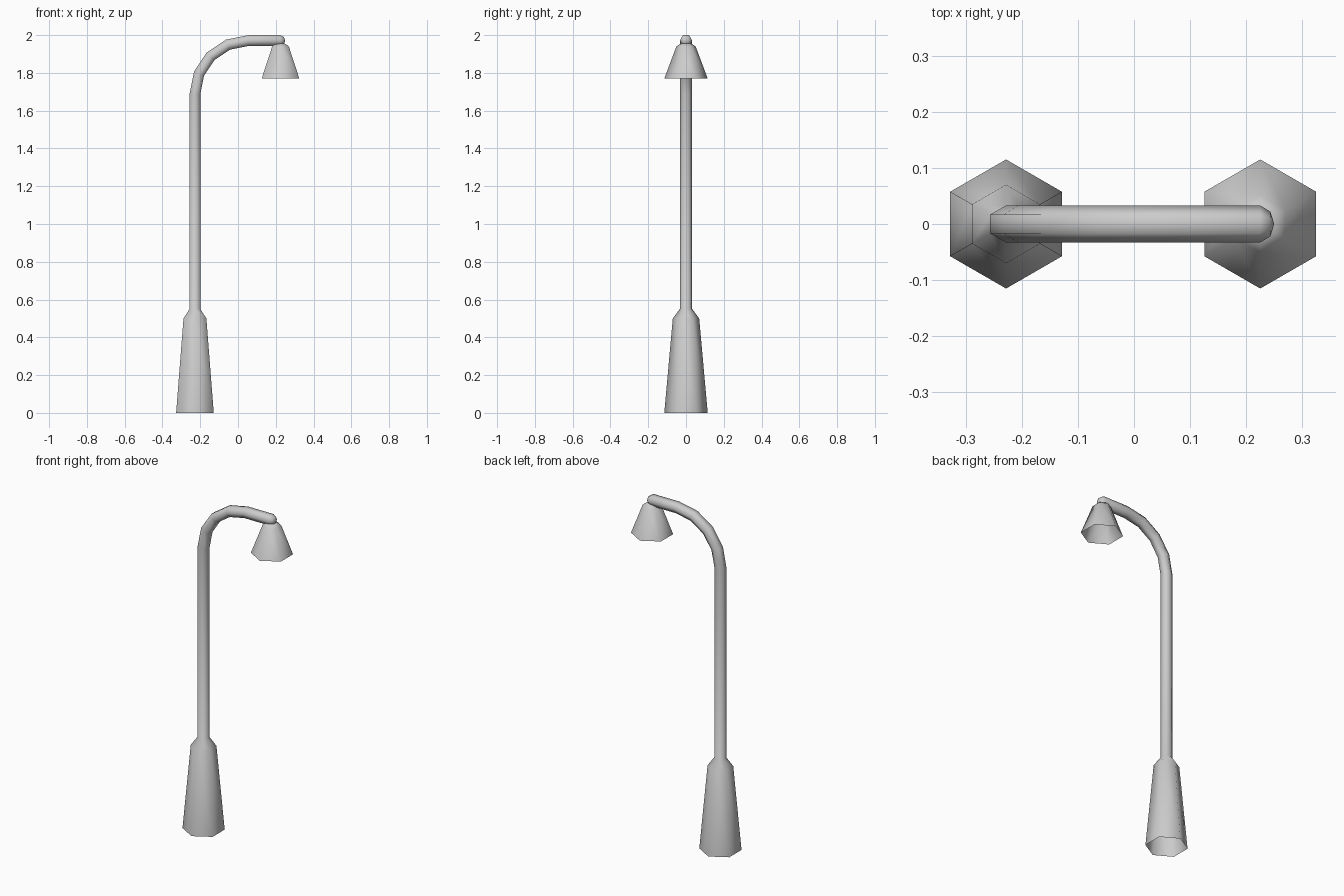
import bpy, bmesh, math
from mathutils import Vector

if "Cube" in bpy.data.objects:
    bpy.data.objects.remove(bpy.data.objects["Cube"])

SIDES = 6


def loft(name, sections):
    """Skin hexagonal rings; each section is (x, z, radius, tilt from vertical towards +x)."""
    bm = bmesh.new()
    rings = []
    for x, z, r, tilt in sections:
        centre = Vector((x, 0, z))
        if r == 0:
            rings.append([bm.verts.new(centre)])
            continue
        across = Vector((math.cos(tilt), 0, -math.sin(tilt)))
        ring = []
        for i in range(SIDES):
            a = 2 * math.pi * i / SIDES
            ring.append(bm.verts.new(centre + r * (Vector((0, math.cos(a), 0)) + across * math.sin(a))))
        rings.append(ring)
    for low, high in zip(rings, rings[1:]):
        for i in range(SIDES):
            j = (i + 1) % SIDES
            if len(high) == 1:
                bm.faces.new((low[i], high[0], low[j]))
            else:
                bm.faces.new((low[i], high[i], high[j], low[j]))
    # rings run clockwise seen from the tip, so this winding faces outward
    for f in bm.faces:
        f.smooth = True
    mesh = bpy.data.meshes.new(name)
    bm.to_mesh(mesh)
    bm.free()
    obj = bpy.data.objects.new(name, mesh)
    bpy.context.collection.objects.link(obj)
    return obj


POST_X, LAMP_X = -0.228, 0.225
TUBE, BEND = 0.033, 0.283
BEND_X, BEND_Z = POST_X + BEND, 1.688

# Flared base (open underneath) and straight pole
post = [(POST_X, 0, 0.115, 0), (POST_X, 0.5, 0.07, 0), (POST_X, 0.55, TUBE, 0)]

# Curved neck: quarter turn in four segments
for k in range(5):
    a = math.radians(22.5 * k)
    post.append((BEND_X - BEND * math.cos(a), BEND_Z + BEND * math.sin(a), TUBE, a))

# Horizontal arm with rounded tip
side, arm_z = math.pi / 2, BEND_Z + BEND
post += [(LAMP_X, arm_z, TUBE, side),
         (LAMP_X + 0.018, arm_z, 0.022, side),
         (LAMP_X + 0.025, arm_z, 0, side)]
loft("lamp_post", post)

# Lampshade, thin and open underneath, closing inside the arm
loft("lamp_shade", [(LAMP_X, 1.77, 0.115, 0), (LAMP_X, 1.94, 0.051, 0),
                    (LAMP_X, 1.953, 0.032, 0), (LAMP_X, 1.96, 0, 0)])
